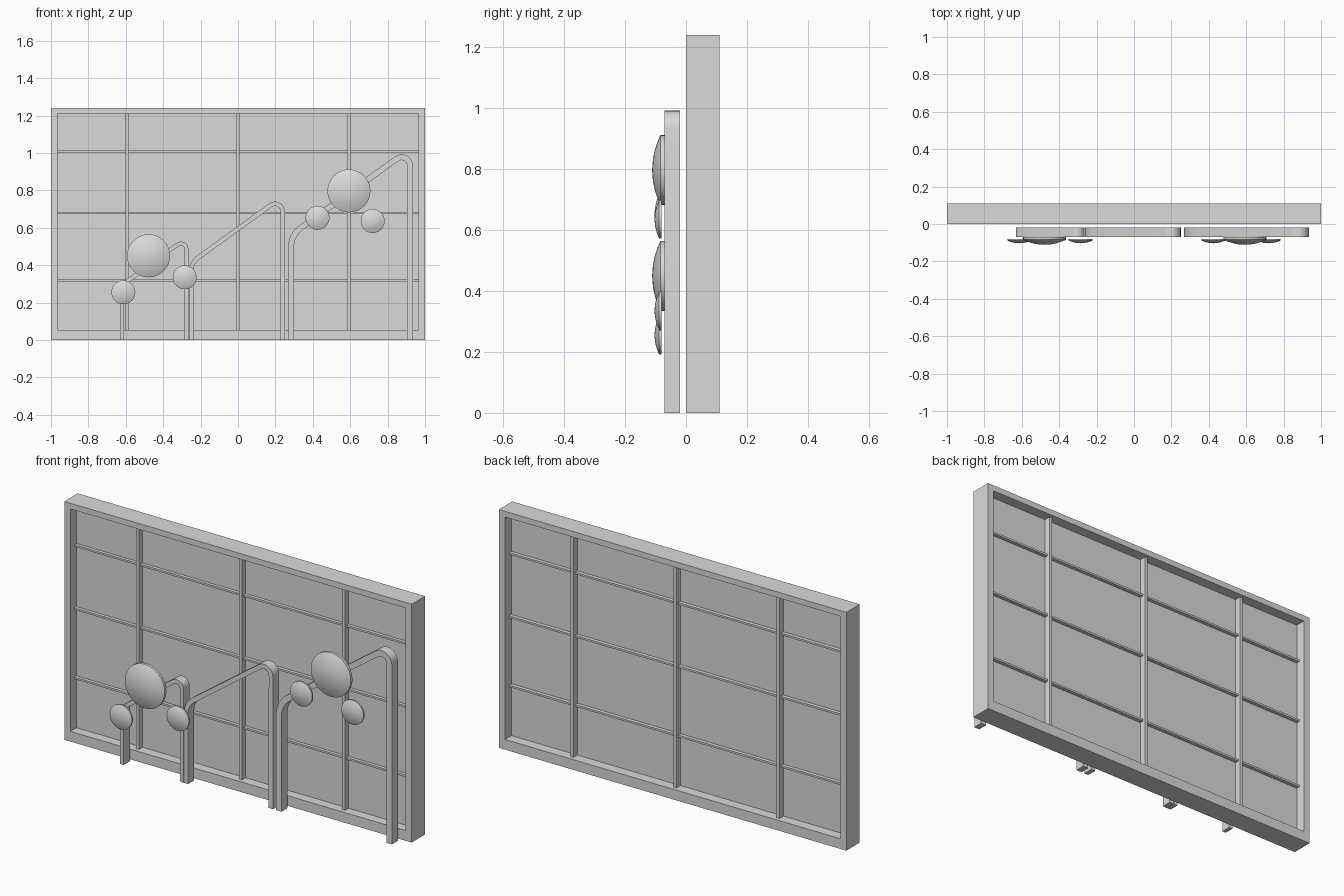
import bpy, bmesh, math
from mathutils import Vector

cube = bpy.data.objects.get("Cube")
if cube:
    bpy.data.objects.remove(cube, do_unlink=True)

grey = bpy.data.materials.new("plain grey")
grey.use_nodes = True
colour = (0.7, 0.7, 0.7, 1)
grey.diffuse_color = colour
grey.node_tree.nodes["Principled BSDF"].inputs["Base Color"].default_value = colour


def finish(name, bm):
    bmesh.ops.recalc_face_normals(bm, faces=bm.faces)
    mesh = bpy.data.meshes.new(name)
    bm.to_mesh(mesh)
    bm.free()
    mesh.materials.append(grey)
    ob = bpy.data.objects.new(name, mesh)
    bpy.context.collection.objects.link(ob)
    return ob


def box(name, x0, x1, y0, y1, z0, z1):
    bm = bmesh.new()
    bmesh.ops.create_cube(bm, size=1)
    for v in bm.verts:
        v.co = ((x0 + x1) / 2 + v.co.x * (x1 - x0),
                (y0 + y1) / 2 + v.co.y * (y1 - y0),
                (z0 + z1) / 2 + v.co.z * (z1 - z0))
    return finish(name, bm)


def sweep(name, rings, closed=False):
    """Join four-cornered rings into a bar, or into a closed loop."""
    bm = bmesh.new()
    loops = [[bm.verts.new(p) for p in ring] for ring in rings]
    pairs = list(zip(loops, loops[1:]))
    if closed:
        pairs.append((loops[-1], loops[0]))
    else:
        bm.faces.new(loops[0])
        bm.faces.new(loops[-1])
    for a, b in pairs:
        for i in range(4):
            j = (i + 1) % 4
            bm.faces.new((a[i], a[j], b[j], b[i]))
    return finish(name, bm)


def smooth(ob):
    bpy.ops.object.select_all(action='DESELECT')
    ob.select_set(True)
    bpy.context.view_layer.objects.active = ob
    bpy.ops.object.shade_smooth_by_angle(angle=math.radians(30))


# Outer frame with an inner opening
W, H, D = 1.0, 1.24, 0.11
IN, LOW, HIGH = 0.965, 0.053, 1.21
corners = [((-W, 0), (-IN, LOW)), ((W, 0), (IN, LOW)),
           ((W, H), (IN, HIGH)), ((-W, H), (-IN, HIGH))]
sweep("outer_frame", [[(o[0], 0, o[1]), (o[0], D, o[1]),
                       (i[0], D, i[1]), (i[0], 0, i[1])] for o, i in corners], True)

# Thin panel and dividing bars
box("back_panel", -IN, IN, 0.05, 0.057, LOW, HIGH)
for k, x in enumerate((-0.593, 0, 0.593)):
    box(f"upright_bar_{k}", x - 0.008, x + 0.008, 0.02, 0.09, LOW, HIGH)
for k, z in enumerate((0.318, 0.678, 1.007)):
    box(f"cross_bar_{k}", -IN, IN, 0.033, 0.076, z - 0.005, z + 0.005)


def fillet(a, b, c, r, steps=8):
    """Arc of radius r that rounds the corner b."""
    u, v = (a - b).normalized(), (c - b).normalized()
    half = u.angle(v) / 2
    inward = (u + v).normalized()
    centre = b + inward * (r / math.sin(half))
    start = (b + u * (r / math.tan(half)) - centre) / r
    end = (b + v * (r / math.tan(half)) - centre) / r
    spread = start.angle(end)
    return [centre + (start * math.sin(spread * (1 - t / steps))
                      + end * math.sin(spread * t / steps)) * (r / math.sin(spread))
            for t in range(steps + 1)]


def arch(name, left, right, z_left, z_right, width, r_left, r_right):
    """Slanted arch of flat bar, given by its outer outline."""
    h = width / 2
    slope = math.atan2(z_right - z_left, right - left)
    drop = h / math.cos(slope)
    run = math.tan(slope) * h
    a = Vector((left + h, 0, 0))
    b = Vector((left + h, 0, z_left + run - drop))
    c = Vector((right - h, 0, z_right - run - drop))
    d = Vector((right - h, 0, 0))
    path = [a] + fillet(a, b, c, r_left) + fillet(b, c, d, r_right) + [d]
    rings = []
    for i, p in enumerate(path):
        before = (p - path[max(i - 1, 0)]).normalized()
        after = (path[min(i + 1, len(path) - 1)] - p).normalized()
        t = (before + after).normalized()
        n = Vector((-t.z, 0, t.x)) * h
        rings.append([Vector((q.x, y, q.z)) for q, y in
                      ((p + n, -0.07), (p + n, -0.02), (p - n, -0.02), (p - n, -0.07))])
    smooth(sweep(name, rings))


arch("small_arch", -0.63, -0.265, 0.30, 0.565, 0.021, 0.04, 0.03)
arch("middle_arch", -0.262, 0.25, 0.42, 0.79, 0.024, 0.09, 0.04)
arch("tall_arch", 0.268, 0.935, 0.57, 1.05, 0.031, 0.13, 0.045)


def disc(name, x, z, r, back, rim, front):
    """Flat-backed round button with a shallow domed front."""
    n, rows = 32, 6
    bm = bmesh.new()
    profile = [(r, back)] + [(r * (1 - k / rows), front + (rim - front) * (1 - k / rows) ** 2)
                             for k in range(rows)]
    rings = [[bm.verts.new((x + q * math.cos(math.tau * i / n), y,
                            z + q * math.sin(math.tau * i / n))) for i in range(n)]
             for q, y in profile]
    bm.faces.new(rings[0])
    for lo, hi in zip(rings, rings[1:]):
        for i in range(n):
            j = (i + 1) % n
            bm.faces.new((lo[i], lo[j], hi[j], hi[i]))
    tip = bm.verts.new((x, front, z))
    for i in range(n):
        bm.faces.new((rings[-1][i], rings[-1][(i + 1) % n], tip))
    smooth(finish(name, bm))


for k, (x, z) in enumerate(((-0.478, 0.45), (0.593, 0.797))):
    disc(f"large_disc_{k}", x, z, 0.115, -0.07, -0.084, -0.111)
for k, (x, z) in enumerate(((-0.613, 0.255), (-0.285, 0.335),
                            (0.425, 0.653), (0.72, 0.636))):
    disc(f"small_disc_{k}", x, z, 0.064, -0.08, -0.088, -0.103)
